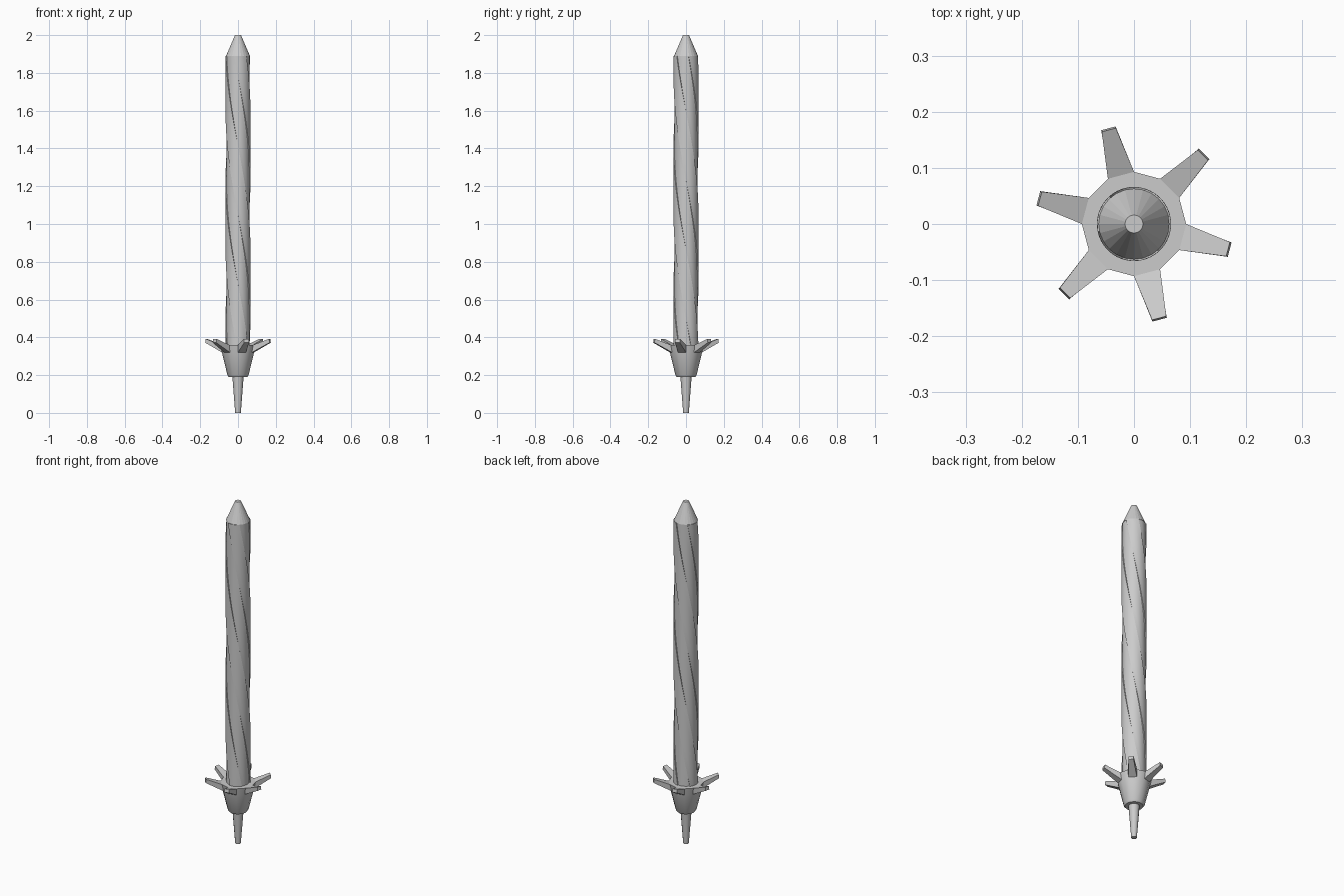
import bpy
import bmesh
import math

if "Cube" in bpy.data.objects:
    bpy.data.objects.remove(bpy.data.objects["Cube"])

grey = bpy.data.materials.new("plain_grey")
grey.use_nodes = True
colour = (0.6, 0.6, 0.6, 1)
grey.diffuse_color = colour
grey.node_tree.nodes["Principled BSDF"].inputs["Base Color"].default_value = colour


def make_object(name, bm, angle=0):
    bmesh.ops.recalc_face_normals(bm, faces=bm.faces)
    mesh = bpy.data.meshes.new(name)
    bm.to_mesh(mesh)
    bm.free()
    mesh.materials.append(grey)
    obj = bpy.data.objects.new(name, mesh)
    bpy.context.collection.objects.link(obj)
    if angle:
        bpy.ops.object.select_all(action="DESELECT")
        obj.select_set(True)
        bpy.context.view_layer.objects.active = obj
        bpy.ops.object.shade_smooth_by_angle(angle=math.radians(angle))
    return obj


def polar(radius, degrees, z):
    a = math.radians(degrees)
    return (radius * math.cos(a), radius * math.sin(a), z)


def loft(name, rings, angle=0):
    """Skin a stack of equal point rings and cap both ends."""
    bm = bmesh.new()
    loops = [[bm.verts.new(p) for p in ring] for ring in rings]
    n = len(loops[0])
    for low, high in zip(loops, loops[1:]):
        for i in range(n):
            j = (i + 1) % n
            bm.faces.new((low[i], low[j], high[j], high[i]))
    bm.faces.new(loops[0])
    bm.faces.new(loops[-1])
    return make_object(name, bm, angle)


def lathe(name, profile, sides, angle=0):
    rings = [[polar(r, 360 * i / sides, z) for i in range(sides)] for r, z in profile]
    return loft(name, rings, angle)


# Candle body: three slightly raised bands winding around a round core
BOTTOM, TOP, STEPS, TWIST = 0.3, 1.89, 40, -164
section = []
for band in range(3):
    start = 132 + band * 120
    section += [(0.066, start + 15 * k) for k in range(5)]
    section += [(0.061, start + 60 + 15 * k) for k in range(5)]
rings = []
for s in range(STEPS + 1):
    z = BOTTOM + (TOP - BOTTOM) * s / STEPS
    turn = TWIST * (z - TOP)
    rings.append([polar(r, a + turn, z) for r, a in section])
loft("candle_body", rings, 35)

# Blunt pointed top
lathe("candle_tip", [(0.063, TOP), (0.016, 2.0)], 24)

# Holder cup and the spike below it
lathe("holder_cup", [(0.049, 0.19), (0.056, 0.2), (0.085, 0.32), (0.093, 0.36)], 12, 40)
lathe("holder_spike", [(0.015, 0), (0.03, 0.195)], 12, 40)

# Six tapered petals growing from every other side of the cup
for k in range(6):
    mid = 45 + 60 * k
    spread = 4.3
    base = [polar(0.085, mid - 15, 0.32), polar(0.085, mid + 15, 0.32),
            polar(0.093, mid + 15, 0.36), polar(0.093, mid - 15, 0.36)]
    end = [polar(0.177, mid - spread, 0.372), polar(0.177, mid + spread, 0.372),
           polar(0.174, mid + spread, 0.392), polar(0.174, mid - spread, 0.392)]
    loft("petal_%d" % (k + 1), [base, end])
